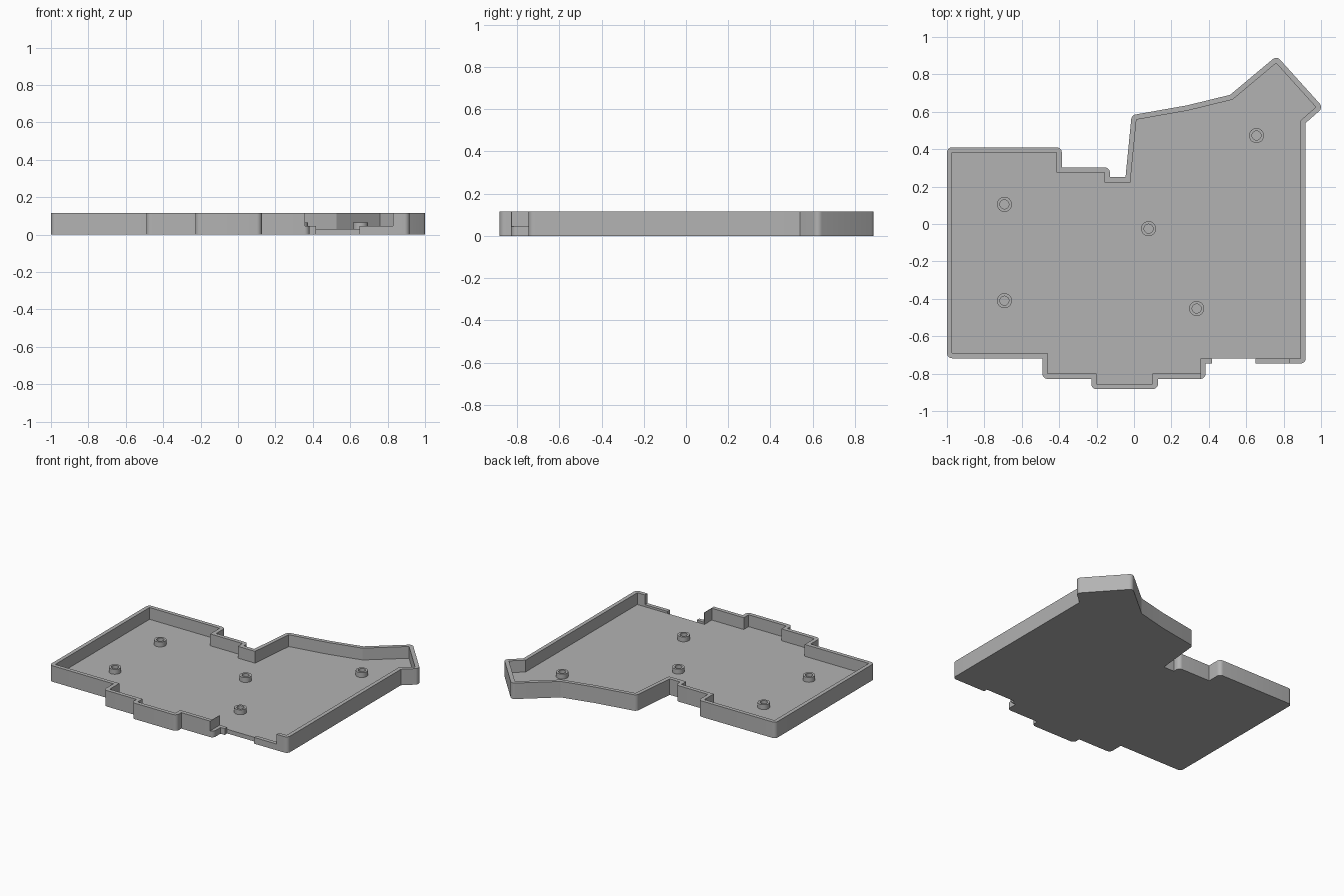
import bpy, bmesh, math
from mathutils import Vector

if "Cube" in bpy.data.objects:
    bpy.data.objects.remove(bpy.data.objects["Cube"])

WALL, HEIGHT, FLOOR, SILL = 0.028, 0.115, 0.03, 0.045

grey = bpy.data.materials.new("plain grey")
grey.diffuse_color = (0.45, 0.45, 0.45, 1)
grey.use_nodes = True
grey.node_tree.nodes["Principled BSDF"].inputs["Base Color"].default_value = grey.diffuse_color

# Inner outline of the tray, counterclockwise
INNER = [(-0.972, -0.69), (-0.462, -0.69), (-0.462, -0.80), (-0.20, -0.80),
         (-0.20, -0.855), (0.10, -0.855), (0.10, -0.80), (0.355, -0.80),
         (0.355, -0.718), (0.89, -0.718), (0.89, 0.553), (0.972, 0.625),
         (0.76, 0.86), (0.527, 0.665), (0.29, 0.607), (0.013, 0.558),
         (-0.02, 0.222), (-0.157, 0.222), (-0.157, 0.275), (-0.414, 0.275),
         (-0.414, 0.382), (-0.972, 0.382)]


def offset_outline(points, d):
    """Grow an outline: round arcs on outward corners, sharp mitres on inward ones."""
    out, n = [], len(points)
    for i in range(n):
        p = Vector(points[i])
        a = (p - Vector(points[i - 1])).normalized()
        b = (Vector(points[(i + 1) % n]) - p).normalized()
        na, nb = Vector((a.y, -a.x)), Vector((b.y, -b.x))
        turn = math.atan2(a.x * b.y - a.y * b.x, a.dot(b))
        if turn > 0:
            steps = max(1, round(turn / math.radians(12)))
            start = math.atan2(na.y, na.x)
            for k in range(steps + 1):
                t = start + turn * k / steps
                out.append(p + Vector((math.cos(t), math.sin(t))) * d)
        else:
            out.append(p + (na + nb) * d / (1 + na.dot(nb)))
    return out


def prism(name, points, z0, z1):
    """Extrude a flat outline between two heights."""
    bm = bmesh.new()
    lo = [bm.verts.new((p[0], p[1], z0)) for p in points]
    hi = [bm.verts.new((p[0], p[1], z1)) for p in points]
    bm.faces.new(lo[::-1])
    bm.faces.new(hi)
    n = len(points)
    for i in range(n):
        j = (i + 1) % n
        bm.faces.new((lo[i], lo[j], hi[j], hi[i]))
    mesh = bpy.data.meshes.new(name)
    bm.to_mesh(mesh)
    bm.free()
    mesh.materials.append(grey)
    obj = bpy.data.objects.new(name, mesh)
    bpy.context.collection.objects.link(obj)
    return obj


def activate(obj):
    bpy.ops.object.select_all(action='DESELECT')
    obj.select_set(True)
    bpy.context.view_layer.objects.active = obj


def cut(obj, cutter):
    cutter.hide_render = True
    mod = obj.modifiers.new("cut", 'BOOLEAN')
    mod.operation, mod.solver, mod.object = 'DIFFERENCE', 'EXACT', cutter
    activate(obj)
    bpy.ops.object.modifier_apply(modifier=mod.name)
    bpy.data.objects.remove(cutter, do_unlink=True)


def rect(x0, y0, x1, y1):
    return [(x0, y0), (x1, y0), (x1, y1), (x0, y1)]


def circle(x, y, r, n=32):
    return [(x + r * math.cos(math.tau * k / n), y + r * math.sin(math.tau * k / n))
            for k in range(n)]


def smooth(obj):
    activate(obj)
    bpy.ops.object.shade_smooth_by_angle(angle=math.radians(20))


# Tray: floor and rim, with a lowered front wall and a connector notch
tray = prism("tray", offset_outline(INNER, WALL), 0, HEIGHT)
cut(tray, prism("pocket_cutter", INNER, FLOOR, 0.3))
cut(tray, prism("low_wall_cutter", rect(0.358, -1.0, 0.83, -0.70), SILL, 0.3))
cut(tray, prism("notch_cutter", rect(0.417, -1.0, 0.65, -0.718), -0.1, 0.3))
smooth(tray)

# Hollow screw bosses standing on the floor
for i, (x, y) in enumerate([(-0.693, 0.105), (-0.693, -0.41), (0.078, -0.025),
                            (0.335, -0.452), (0.655, 0.473)], 1):
    boss = prism(f"screw_boss_{i}", circle(x, y, 0.04), FLOOR - 0.005, 0.065)
    cut(boss, prism("hole_cutter", circle(x, y, 0.024), FLOOR, 0.2))
    smooth(boss)
